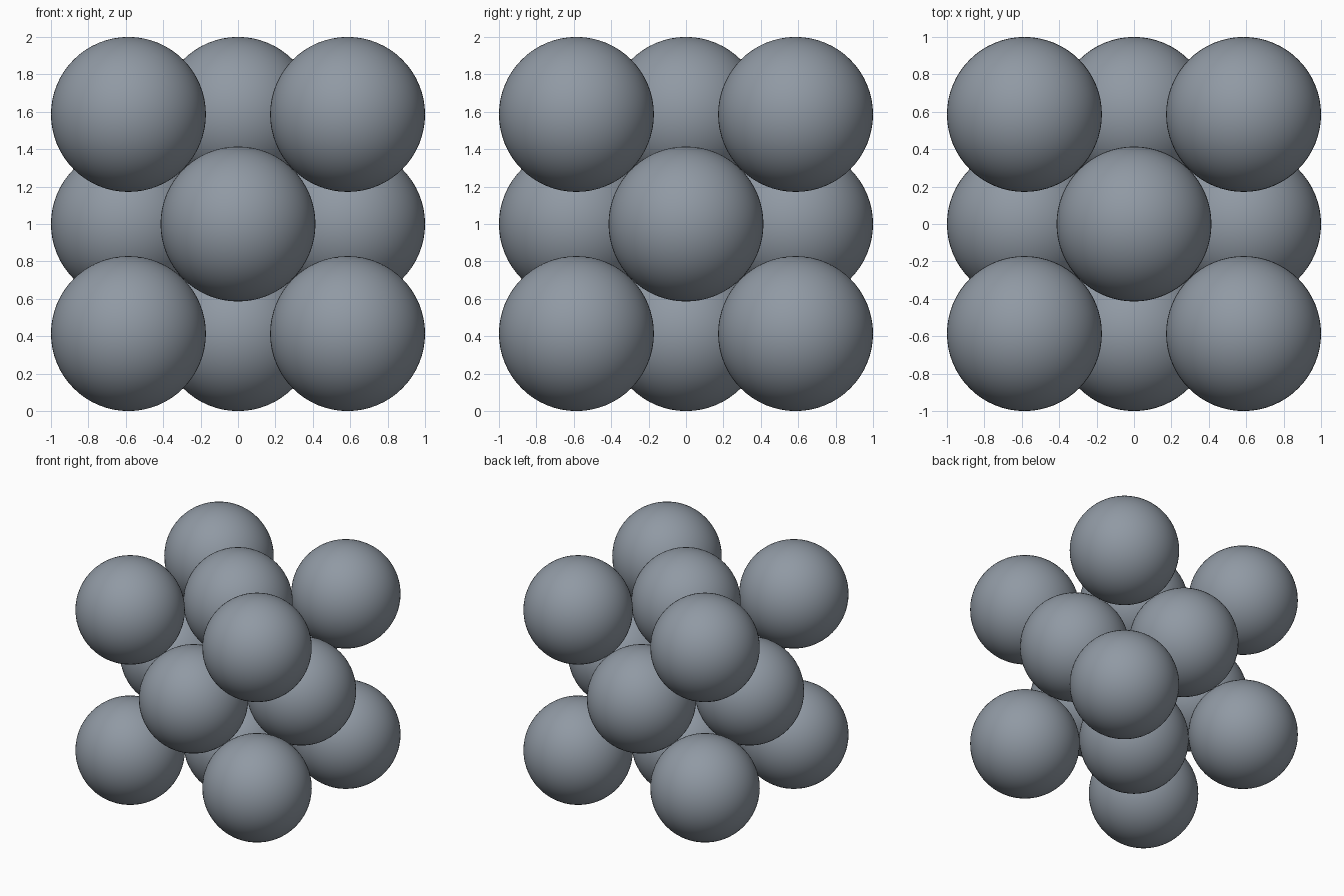
import bpy
import math
from itertools import product

cube = bpy.data.objects.get("Cube")
if cube:
    bpy.data.objects.remove(cube, do_unlink=True)

# Cubic cell whose spheres touch along the face diagonals; overall size is 2
RADIUS = math.sqrt(2) - 1
HALF = 1 - RADIUS

grey = bpy.data.materials.new("slate grey")
grey.use_nodes = True
colour = (0.28, 0.32, 0.37, 1)
grey.diffuse_color = colour
grey.node_tree.nodes["Principled BSDF"].inputs["Base Color"].default_value = colour


def add_sphere(name, cell):
    x, y, z = (HALF * c for c in cell)
    bpy.ops.mesh.primitive_uv_sphere_add(
        segments=64, ring_count=32, radius=RADIUS, location=(x, y, z + 1))
    ball = bpy.context.object
    ball.name = name
    ball.data.materials.append(grey)
    bpy.ops.object.shade_smooth()


SIDES = [{-1: "right", 1: "left"}, {-1: "front", 1: "back"}, {-1: "bottom", 1: "top"}]

# Corner spheres have no zero coordinate, face spheres have exactly two
for cell in product((-1, 0, 1), repeat=3):
    zeros = cell.count(0)
    if zeros in (0, 2):
        words = [side[c] for side, c in zip(SIDES, cell) if c]
        kind = "corner_sphere" if zeros == 0 else "face_sphere"
        add_sphere("_".join(words + [kind]), cell)
